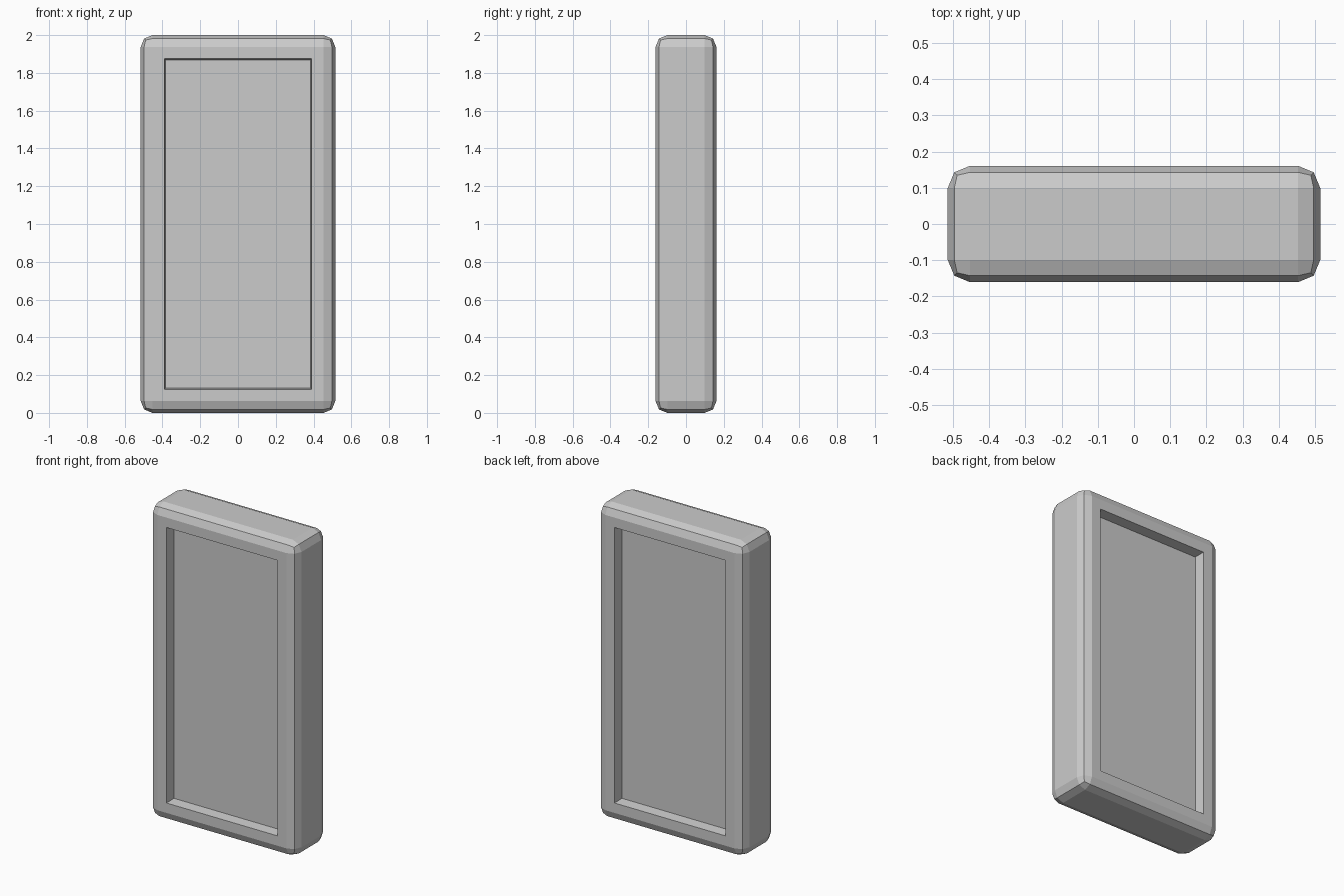
import bpy, bmesh
from mathutils import Vector

if "Cube" in bpy.data.objects:
    bpy.data.objects.remove(bpy.data.objects["Cube"])

HX, HY, H = 0.515, 0.161, 2.0   # half width, half depth, height
BEVEL = 0.062                   # rounded outer edges
FRAME = 0.151                   # border width around each recess
DEPTH = 0.066                   # recess depth
LIP = 0.009                     # slight inward slope of the recess walls

bm = bmesh.new()

# Slab body with two-step rounded edges
bmesh.ops.create_cube(bm, size=1)
for v in bm.verts:
    v.co = Vector((v.co.x * 2 * HX, v.co.y * 2 * HY, (v.co.z + 0.5) * H))
bmesh.ops.bevel(bm, geom=bm.edges[:], offset=BEVEL, offset_type='OFFSET',
                segments=2, profile=0.5, affect='EDGES')

# Matching recessed panels on the front and back
for side in (-1, 1):
    bm.normal_update()
    panel = max(bm.faces, key=lambda f: f.normal.y * side * f.calc_area())
    bmesh.ops.inset_region(bm, faces=[panel], thickness=FRAME - BEVEL)
    bmesh.ops.inset_region(bm, faces=[panel], thickness=LIP)
    for v in panel.verts:
        v.co.y -= side * DEPTH

mesh = bpy.data.meshes.new("panel_slab")
bm.normal_update()
bm.to_mesh(mesh)
bm.free()
slab = bpy.data.objects.new("panel_slab", mesh)
bpy.context.collection.objects.link(slab)
